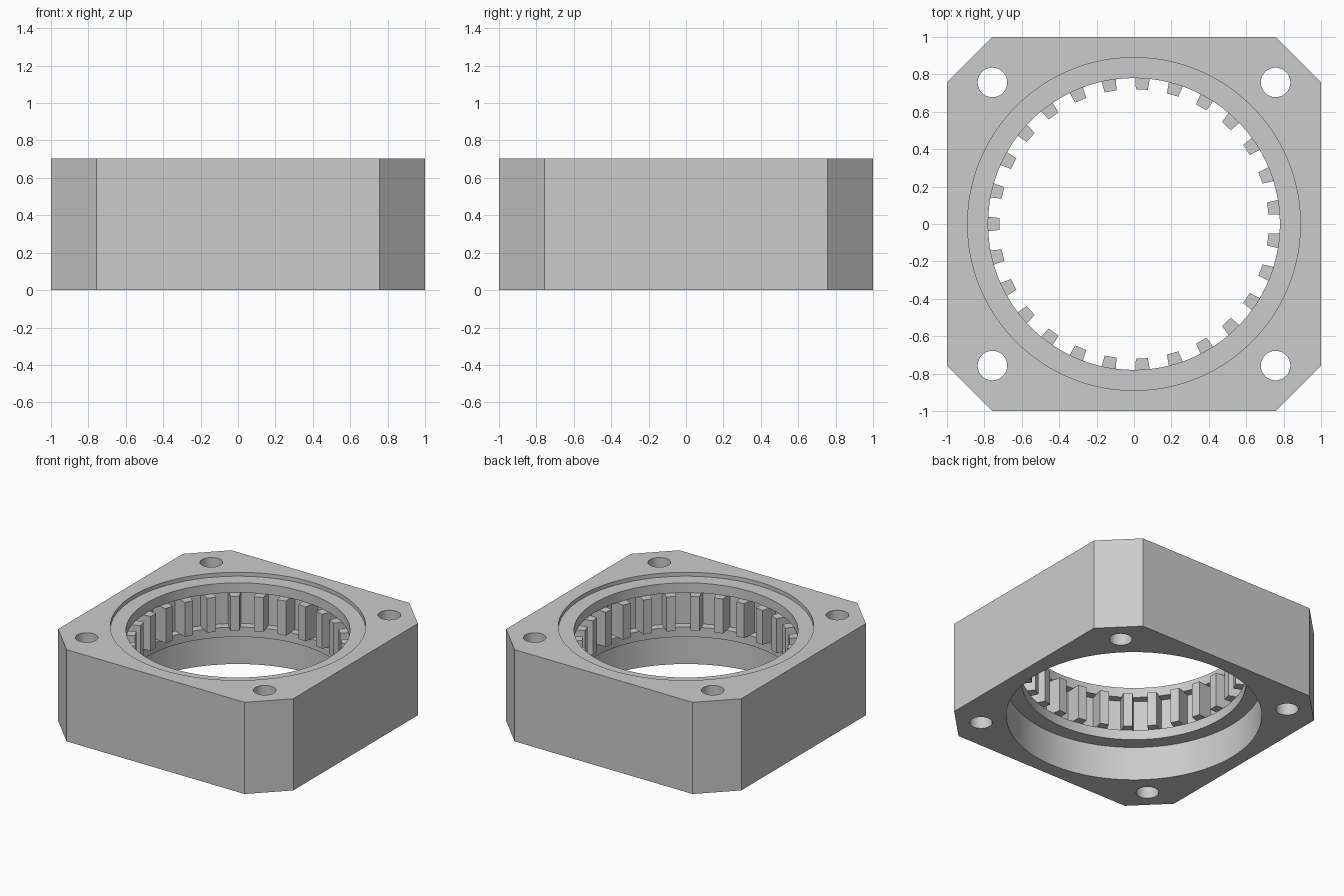
import bpy
import bmesh
from math import cos, sin, pi, radians
from mathutils import Matrix, Vector

cube = bpy.data.objects.get("Cube")
if cube:
    bpy.data.objects.remove(cube, do_unlink=True)

# Main dimensions
HEIGHT = 0.705
CORNER = 0.757
BORE, LIP, ROOT, TIP = 0.89, 0.78, 0.84, 0.72
LEDGE_Z, TOOTH_LOW, TOOTH_HIGH, RECESS_Z = 0.26, 0.335, 0.60, 0.675
TEETH = 27

grey = bpy.data.materials.new("plain grey")
grey.use_nodes = True
grey.diffuse_color = (0.6, 0.6, 0.6, 1)
grey.node_tree.nodes["Principled BSDF"].inputs["Base Color"].default_value = grey.diffuse_color


def make_object(name, bm):
    bmesh.ops.recalc_face_normals(bm, faces=bm.faces)
    mesh = bpy.data.meshes.new(name)
    bm.to_mesh(mesh)
    bm.free()
    mesh.materials.append(grey)
    obj = bpy.data.objects.new(name, mesh)
    bpy.context.collection.objects.link(obj)
    return obj


def add_prism(bm, outline, low, high):
    face = bm.faces.new([bm.verts.new((x, y, low)) for x, y in outline])
    top = bmesh.ops.extrude_face_region(bm, geom=[face])["geom"]
    verts = [v for v in top if isinstance(v, bmesh.types.BMVert)]
    bmesh.ops.translate(bm, verts=verts, vec=(0, 0, high - low))


def select_only(obj):
    bpy.ops.object.select_all(action="DESELECT")
    obj.select_set(True)
    bpy.context.view_layer.objects.active = obj


def cut(target, cutter):
    cutter.hide_render = True
    select_only(target)
    mod = target.modifiers.new("cut", "BOOLEAN")
    mod.operation = "DIFFERENCE"
    mod.solver = "EXACT"
    mod.object = cutter
    bpy.ops.object.modifier_apply(modifier=mod.name)
    bpy.data.objects.remove(cutter, do_unlink=True)


# Square housing with chamfered corners
bm = bmesh.new()
C = CORNER
add_prism(bm, [(C, -1), (1, -C), (1, C), (C, 1), (-C, 1), (-1, C), (-1, -C), (-C, -1)], 0, HEIGHT)
housing = make_object("housing", bm)

# Stepped bore: bottom bore, lower lip, tooth pocket, upper lip, top recess
profile = [(0, -0.1), (BORE, -0.1), (BORE, LEDGE_Z), (LIP, LEDGE_Z), (LIP, TOOTH_LOW),
           (ROOT, TOOTH_LOW), (ROOT, TOOTH_HIGH), (LIP, TOOTH_HIGH), (LIP, RECESS_Z),
           (BORE, RECESS_Z), (BORE, 0.8), (0, 0.8)]
bm = bmesh.new()
verts = [bm.verts.new((r, 0, z)) for r, z in profile]
edges = [bm.edges.new(pair) for pair in zip(verts, verts[1:])]
bmesh.ops.spin(bm, geom=verts + edges, cent=(0, 0, 0), axis=(0, 0, 1),
               angle=2 * pi, steps=108, use_duplicate=False)
bmesh.ops.remove_doubles(bm, verts=bm.verts, dist=0.0001)
cut(housing, make_object("bore_cutter", bm))

# Four bolt holes
bm = bmesh.new()
for sx in (-1, 1):
    for sy in (-1, 1):
        bmesh.ops.create_cone(bm, cap_ends=True, segments=40, radius1=0.079, radius2=0.079,
                              depth=2, matrix=Matrix.Translation((sx * C, sy * C, 0)))
cut(housing, make_object("hole_cutter", bm))
select_only(housing)
bpy.ops.object.shade_smooth_by_angle(angle=radians(30))

# Ring of inward teeth, slightly tapered toward the tip
bm = bmesh.new()
base = ROOT + 0.005
for i in range(TEETH):
    turn = Matrix.Rotation(pi + 2 * pi * i / TEETH, 2)
    outline = [turn @ Vector(p) for p in
               ((TIP, -0.032), (base, -0.046), (base, 0.046), (TIP, 0.032))]
    add_prism(bm, outline, TOOTH_LOW, TOOTH_HIGH)
make_object("inner_teeth", bm)
